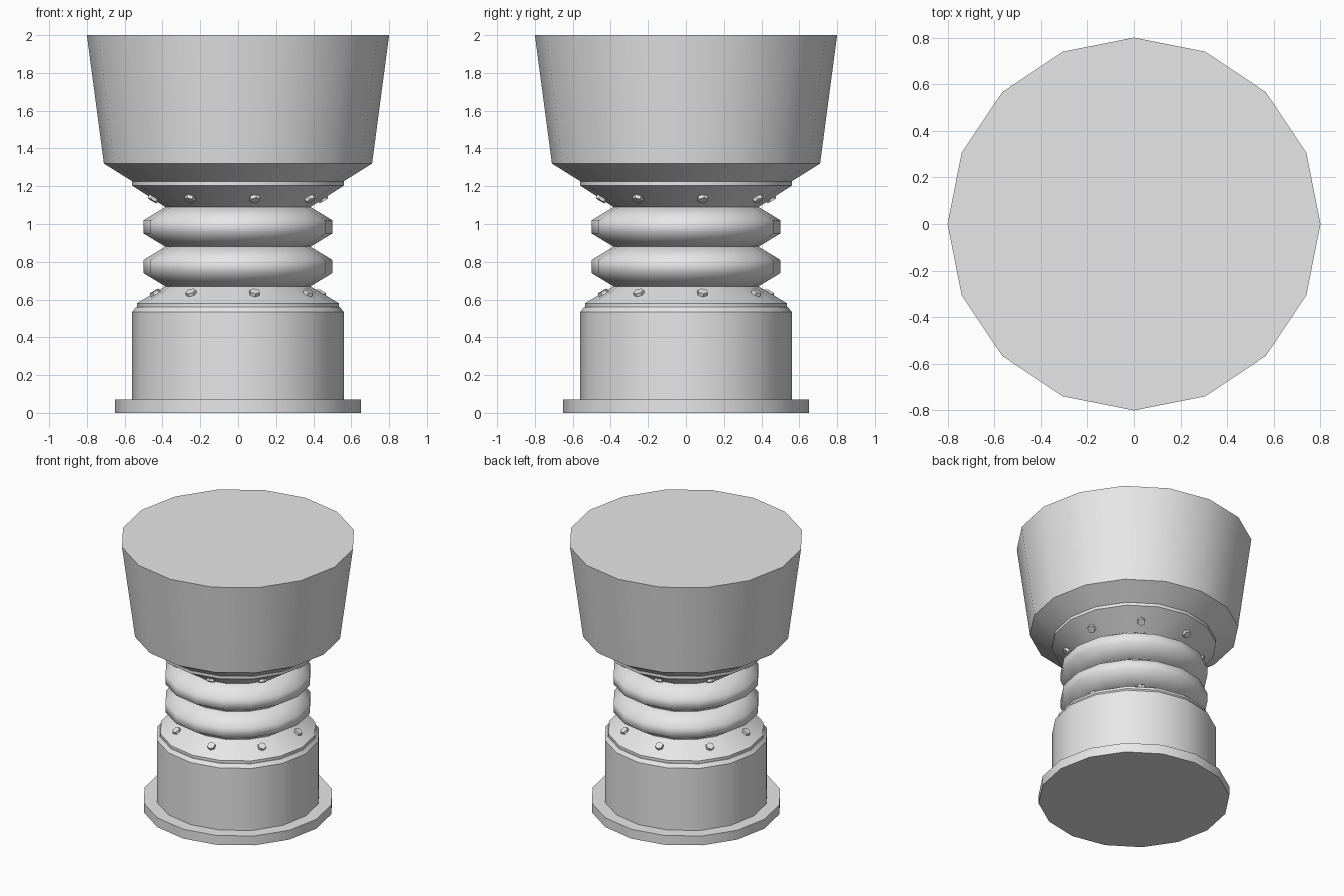
import bpy, bmesh, math
from mathutils import Vector

cube = bpy.data.objects.get("Cube")
if cube:
    bpy.data.objects.remove(cube, do_unlink=True)

SIDES = 16

grey = bpy.data.materials.new("light grey")
grey.use_nodes = True
grey.diffuse_color = (0.8, 0.8, 0.8, 1)
grey.node_tree.nodes["Principled BSDF"].inputs["Base Color"].default_value = (0.8, 0.8, 0.8, 1)


def finish(name, bm, smooth_angle):
    """Turn a bmesh into a named, shaded object."""
    bmesh.ops.recalc_face_normals(bm, faces=bm.faces[:])
    mesh = bpy.data.meshes.new(name)
    bm.to_mesh(mesh)
    bm.free()
    mesh.materials.append(grey)
    obj = bpy.data.objects.new(name, mesh)
    bpy.context.collection.objects.link(obj)
    if smooth_angle:
        bpy.ops.object.select_all(action='DESELECT')
        obj.select_set(True)
        bpy.context.view_layer.objects.active = obj
        bpy.ops.object.shade_smooth_by_angle(angle=math.radians(smooth_angle))
    return obj


def lathe(name, profile, smooth_angle=30):
    """Closed turned part from (radius, height) points, bottom to top."""
    bm = bmesh.new()
    rings = []
    for r, z in profile:
        angles = [2 * math.pi * i / SIDES for i in range(SIDES)]
        rings.append([bm.verts.new((r * math.cos(a), r * math.sin(a), z)) for a in angles])
    for low, high in zip(rings, rings[1:]):
        for i in range(SIDES):
            j = (i + 1) % SIDES
            bm.faces.new((low[i], low[j], high[j], high[i]))
    bm.faces.new(rings[0][::-1])
    bm.faces.new(rings[-1])
    return finish(name, bm, smooth_angle)


def bolt_ring(name, radius, z, slope):
    """Eight hexagonal bolts standing square on every second facet of a cone."""
    bm = bmesh.new()
    bmesh.ops.create_cone(bm, cap_ends=True, segments=6, radius1=0.032,
                          radius2=0.028, depth=0.04)
    first = finish(name + "_1", bm, 0)
    for k in range(8):
        obj = first
        if k:
            obj = bpy.data.objects.new(f"{name}_{k + 1}", first.data)
            bpy.context.collection.objects.link(obj)
        a = math.radians(-78.75 + 45 * k)
        obj.location = (radius * math.cos(a), radius * math.sin(a), z)
        normal = Vector((math.cos(a) * slope[0], math.sin(a) * slope[0], slope[1]))
        obj.rotation_euler = normal.to_track_quat('Z', 'Y').to_euler()


# Foot and lower housing
lathe("base_flange", [(0.65, 0), (0.65, 0.07)])
lathe("lower_housing", [(0.56, 0.07), (0.56, 0.535), (0.54, 0.56)])
lathe("lower_collar", [(0.535, 0.56), (0.535, 0.58), (0.515, 0.592), (0.385, 0.67)])

# Bellows: two identical folds
for label, z in (("lower", 0.67), ("upper", 0.88)):
    lathe(label + "_bellows_fold",
          [(0.385, z), (0.5, z + 0.07), (0.5, z + 0.14), (0.385, z + 0.21)], 75)

# Upper collar and flared head
lathe("upper_collar", [(0.385, 1.09), (0.56, 1.203), (0.56, 1.225)])
lathe("flared_head", [(0.55, 1.22), (0.71, 1.32), (0.8, 2.0)])

# Bolts around both collars
bolt_ring("lower_bolt", 0.443, 0.627, (0.078, 0.13))
bolt_ring("upper_bolt", 0.453, 1.141, (0.113, -0.175))
